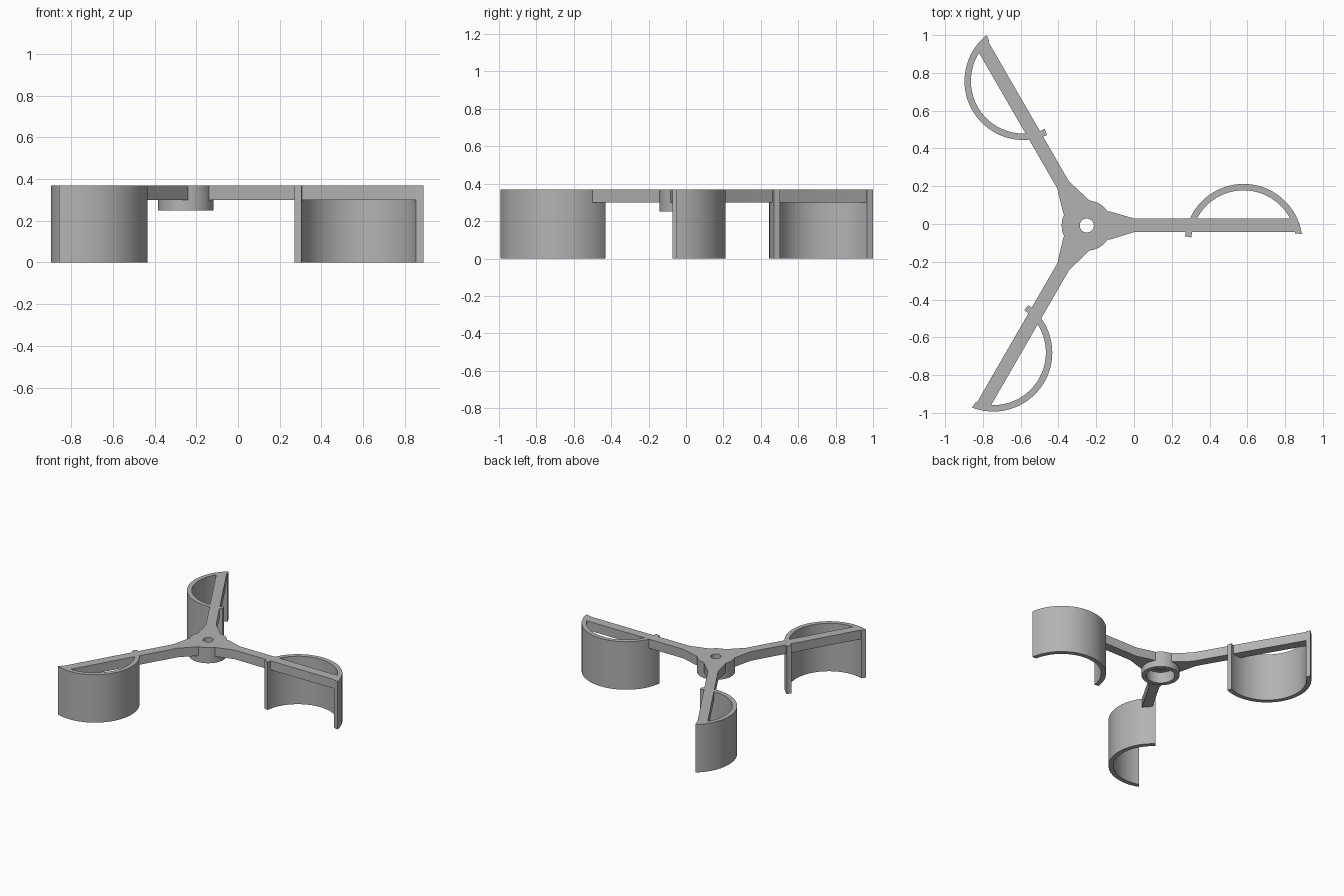
import bpy
import bmesh
from math import sin, cos, radians, tau
from mathutils import Matrix

cube = bpy.data.objects.get("Cube")
if cube:
    bpy.data.objects.remove(cube)

HUB = (-0.25, -0.008)
TOP = 0.37

grey = bpy.data.materials.new("plain grey")
grey.use_nodes = True
colour = (0.45, 0.45, 0.45, 1)
grey.diffuse_color = colour
grey.node_tree.nodes["Principled BSDF"].inputs["Base Color"].default_value = colour


def finish(name, bm, turn=0):
    bmesh.ops.recalc_face_normals(bm, faces=bm.faces)
    mesh = bpy.data.meshes.new(name)
    bm.to_mesh(mesh)
    bm.free()
    mesh.materials.append(grey)
    obj = bpy.data.objects.new(name, mesh)
    bpy.context.collection.objects.link(obj)
    obj.matrix_world = Matrix.Translation((*HUB, 0)) @ Matrix.Rotation(turn, 4, "Z")
    bpy.ops.object.select_all(action="DESELECT")
    obj.select_set(True)
    bpy.context.view_layer.objects.active = obj
    bpy.ops.object.shade_smooth_by_angle(angle=radians(30))
    return obj


def prism(name, outline, z0, z1, turn):
    bm = bmesh.new()
    face = bm.faces.new([bm.verts.new((x, y, z0)) for x, y in outline])
    new = bmesh.ops.extrude_face_region(bm, geom=[face])["geom"]
    moved = [v for v in new if isinstance(v, bmesh.types.BMVert)]
    bmesh.ops.translate(bm, verts=moved, vec=(0, 0, z1 - z0))
    return finish(name, bm, turn)


def lathe(name, profile):
    bm = bmesh.new()
    verts = [bm.verts.new((r, 0, z)) for r, z in profile]
    edges = [bm.edges.new((v, verts[i - 1])) for i, v in enumerate(verts)]
    bmesh.ops.spin(bm, geom=verts + edges, cent=(0, 0, 0), axis=(0, 0, 1),
                   angle=tau, steps=64, use_merge=True)
    bmesh.ops.remove_doubles(bm, verts=bm.verts, dist=0.0001)
    return finish(name, bm)


def arc(centre, radius, a0, a1, steps=56):
    angles = [radians(a0 + (a1 - a0) * i / steps) for i in range(steps + 1)]
    return [(centre[0] + radius * cos(a), centre[1] + radius * sin(a)) for a in angles]


# Hub with a through hole and a bearing pocket underneath
lathe("hub", [(0.037, TOP), (0.133, TOP), (0.133, 0.25), (0.1, 0.25),
              (0.1, 0.335), (0.055, 0.335), (0.055, 0.325), (0.037, 0.325)])

# Three arms, each flared at the hub and carrying an open half-round cup
arm = [(0.11, -0.075), (0.12, -0.075), (0.25, -0.035), (1.115, -0.035),
       (1.09, 0.037), (0.25, 0.037), (0.12, 0.075), (0.11, 0.075)]
cup_centre = (0.83, -0.092)
cup = arc(cup_centre, 0.312, 8.7, 173.5) + arc(cup_centre, 0.278, 174, 10.5)

for i, place in enumerate(("right", "back", "front")):
    turn = i * tau / 3
    prism(place + "_arm", arm, 0.3, TOP, turn)
    prism(place + "_cup", cup, 0, TOP, turn)
